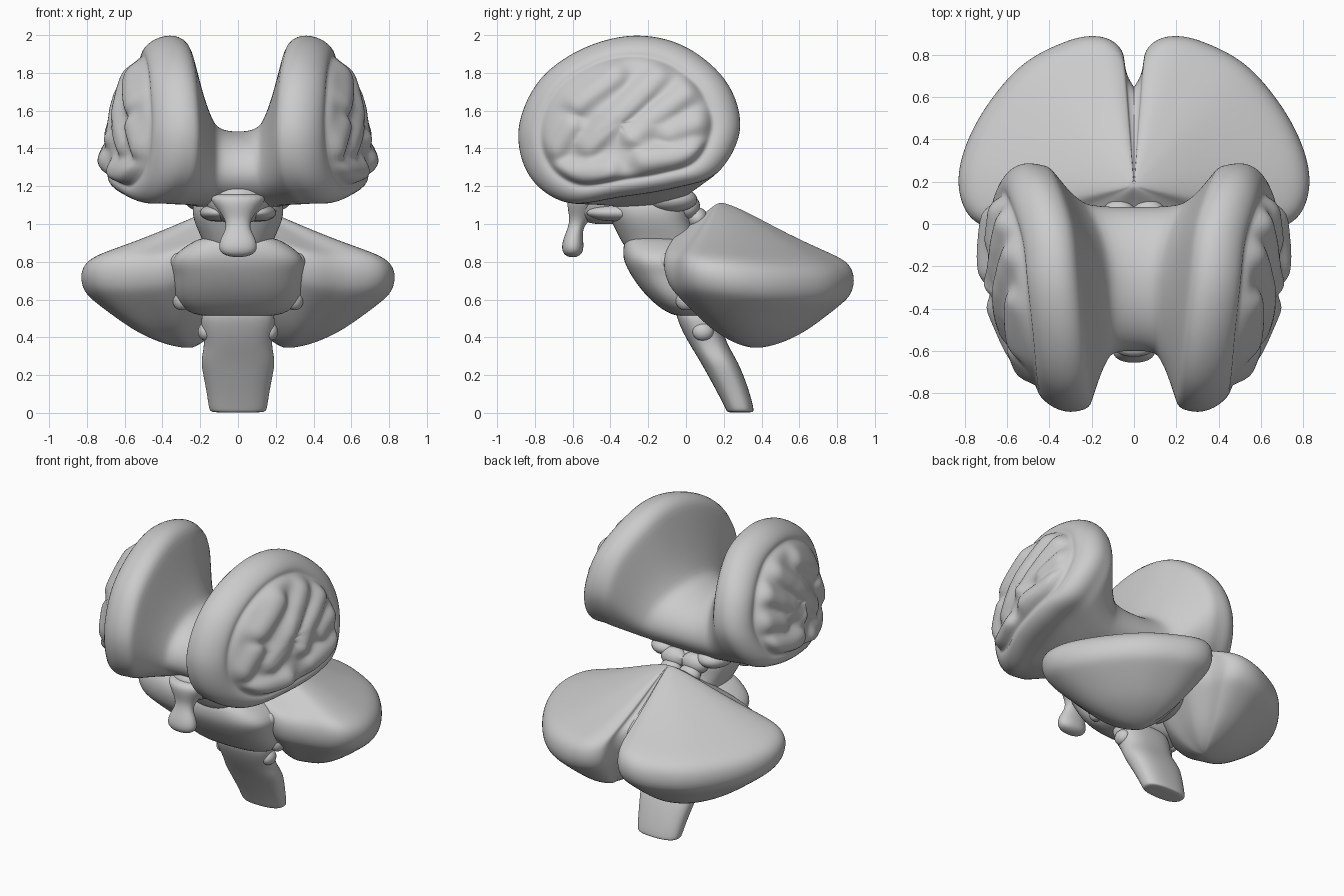
import bpy, bmesh, math
from mathutils import Vector as V

if "Cube" in bpy.data.objects:
    bpy.data.objects.remove(bpy.data.objects["Cube"])


def skin(name, rings, cap_start=True, cap_end=True, mirror=False, levels=2):
    """Skin a stack of equal-length closed rings into a smooth object."""
    bm = bmesh.new()
    vs = [[bm.verts.new(p) for p in r] for r in rings]
    n = len(rings[0])
    for a, b in zip(vs, vs[1:]):
        for i in range(n):
            bm.faces.new((a[i], a[(i + 1) % n], b[(i + 1) % n], b[i]))
    for use, ring in ((cap_start, vs[0]), (cap_end, vs[-1])):
        if use:
            c = bm.verts.new(sum((v.co for v in ring), V()) / n)
            for i in range(n):
                bm.faces.new((ring[i], ring[(i + 1) % n], c))
    bmesh.ops.recalc_face_normals(bm, faces=bm.faces)
    me = bpy.data.meshes.new(name)
    bm.to_mesh(me)
    bm.free()
    for f in me.polygons:
        f.use_smooth = True
    ob = bpy.data.objects.new(name, me)
    bpy.context.collection.objects.link(ob)
    if mirror:
        m = ob.modifiers.new("mirror", 'MIRROR')
        m.merge_threshold = 0.0005
    s = ob.modifiers.new("smooth", 'SUBSURF')
    s.levels = s.render_levels = levels
    return ob


def closed_spline(pts, n):
    """Sample a closed Catmull-Rom curve at n points."""
    pts, out = [V(p) for p in pts], []
    k = len(pts)
    for j in range(n):
        f = j * k / n
        i, t = int(f), f - int(f)
        a, b, c, d = (pts[(i + o) % k] for o in (-1, 0, 1, 2))
        out.append(0.5 * (2 * b + (c - a) * t + (2 * a - 5 * b + 4 * c - d) * t * t
                          + (3 * b - a - 3 * c + d) * t ** 3))
    return out


def column(name, rows, power=0.8, n=24):
    """Vertical loft of rounded sections: rows of (y, z, half width, half depth)."""
    rings = []
    for y, z, rx, ry in rows:
        ring = []
        for i in range(n):
            a = 2 * math.pi * i / n
            c, s = math.cos(a), math.sin(a)
            ring.append(V((rx * math.copysign(abs(c) ** power, c),
                           y + ry * math.copysign(abs(s) ** power, s), z)))
        rings.append(ring)
    return skin(name, rings)


def blob(name, x, y, z, rx, ry, rz):
    """Ellipsoid, mirrored when it is off the middle."""
    rings = []
    for j in range(1, 8):
        p = math.pi * j / 8
        rings.append([V((x + rx * math.sin(p) * math.cos(a), y + ry * math.sin(p) * math.sin(a),
                         z + rz * math.cos(p))) for a in (math.pi * i / 6 for i in range(12))])
    return skin(name, rings, mirror=x > 0, levels=1)


# Flared hemispheres: rim curve, trumpet inside, dished insula outside
rim = closed_spline([(.36, -.27, 2.0), (.33, -.55, 1.93), (.31, -.78, 1.76), (.30, -.89, 1.50),
                     (.33, -.83, 1.25), (.43, -.63, 1.11), (.54, -.35, 1.14), (.59, -.05, 1.19),
                     (.57, .17, 1.27), (.51, .29, 1.50), (.46, .22, 1.75), (.39, .0, 1.94)], 80)
gyri = [(-.70, 1.40, -.62, 1.52), (-.58, 1.64, -.38, 1.79), (-.52, 1.42, -.15, 1.78),
        (-.28, 1.47, .0, 1.70), (-.08, 1.49, .06, 1.54), (-.22, 1.34, .05, 1.39),
        (-.68, 1.27, -.42, 1.28)]


def ridge(p):
    """Height of the insula folds at a point."""
    best = 9
    for y0, z0, y1, z1 in gyri:
        a, d = V((y0, z0)), V((y1 - y0, z1 - z0))
        q = V((p.y, p.z)) - a
        t = min(1, max(0, q.dot(d) / d.dot(d)))
        best = min(best, (q - d * t).length)
    return .045 * math.exp(-(best / .065) ** 3)


def stem(p, x):
    """Point on the oval central stem that faces a rim point."""
    dy, dz = (p.y + .30) / .59, (p.z - 1.52) / .45
    k = math.hypot(dy, dz)
    wide = 1 + 1.1 * max(0, dy / k) ** 2
    return V((x * wide, -.26 + .34 * dy / k, 1.27 + (.22 if dz > 0 else .19) * dz / k))


rings = [[stem(p, 0) for p in rim], [stem(p, .05) for p in rim]]
for tr, tx in ((.96, .88), (.87, .74), (.72, .56), (.54, .40), (.36, .26), (.19, .13), (.07, .03)):
    ring = []
    for p in rim:
        a, b = p + V((-.085, 0, 0)), stem(p, .09)
        q = a.lerp(b, tr)
        q.x = a.x + (b.x - a.x) * tx
        ring.append(q)
    rings.insert(2, ring)
for s, dx in ((.987, -.045), (1, 0), (.98, .05), (.935, .09), (.87, .12), (.80, .13), (.765, .12),
              (.73, .15), (.67, .165), (.61, .17), (.55, .175), (.49, .18), (.43, .185), (.37, .187),
              (.30, .19), (.23, .195), (.15, .195), (.08, .195)):
    ring = []
    for p in rim:
        q = V((.44, -.36, 1.53)).lerp(p, s)
        q.x += dx + (ridge(q) if s < .74 else 0)
        ring.append(q)
    rings.append(ring)
rings[2:9] = rings[2:9][::-1]
skin("cerebral_core", rings, cap_start=False, mirror=True, levels=1)

# Cerebellum: lens-shaped lobes meeting at the middle, with a rear notch
edge = closed_spline([(.16, .89, .69), (.32, .868, .67), (.55, .74, .66), (.75, .48, .67),
                      (.835, .22, .70), (.77, .02, .73), (.55, -.06, .73), (.35, -.12, .77),
                      (.12, -.05, .90), (-.06, .10, 1.0), (-.08, .34, .92), (-.06, .55, .80),
                      (.03, .70, .73), (.06, .83, .70)], 56)
bottom, top = V((.26, .37, .345)), V((0, .18, 1.11))
rings = []
for apex, profile in ((bottom, ((.05, 1), (.16, .97), (.3, .9), (.5, .75), (.7, .52), (.88, .3), (.96, .18))),
                      (top, ((1, 0), (.99, .16), (.94, .27), (.85, .35), (.7, .46), (.5, .62),
                             (.3, .8), (.15, .93), (.04, 1)))):
    for s, h in profile:
        ring = []
        for p in edge:
            q = apex.lerp(p, s)
            q.z = p.z + (apex.z - p.z) * h
            ring.append(q)
        rings.append(ring)
skin("cerebellum", rings, mirror=True)
blob("vermis", 0, .26, .74, .14, .30, .20)

# Brain stem
column("hypothalamus", [(-.33, 1.22, .20, .25), (-.36, 1.10, .18, .24), (-.40, 1.04, .13, .19),
                        (-.42, 1.0, .06, .09)], 1)
column("midbrain", [(-.20, 1.16, .22, .22), (-.20, 1.08, .25, .23), (-.18, 1.0, .23, .21),
                    (-.14, .92, .19, .21), (-.12, .85, .17, .19)])
column("pons", [(-.17, .93, .18, .13), (-.15, .91, .24, .18), (-.12, .82, .37, .22),
                (-.08, .74, .34, .22), (-.03, .65, .34, .21), (.02, .56, .31, .17),
                (.05, .51, .22, .11)], .75)
column("medulla", [(.05, .56, .20, .12), (.08, .45, .195, .11), (.12, .36, .175, .10),
                   (.17, .28, .20, .10), (.21, .20, .185, .095), (.255, .10, .165, .085),
                   (.285, .02, .155, .075), (.287, .005, .145, .07), (.287, .002, .10, .05)])

# Pituitary bulb on its stalk
column("pituitary", [(-.48, 1.16, .17, .15), (-.52, 1.09, .12, .11), (-.56, 1.03, .07, .055),
                     (-.585, .98, .06, .04), (-.597, .93, .09, .05), (-.60, .88, .105, .06),
                     (-.60, .84, .09, .05), (-.60, .825, .03, .02)], .9)

# Small paired swellings and nerve roots
blob("upper_colliculus", .08, .01, 1.09, .10, .07, .07)
blob("lower_colliculus", .07, .06, 1.03, .08, .06, .06)
blob("side_thalamus", .17, -.08, 1.13, .12, .15, .07)
blob("optic_tract", .10, -.34, 1.06, .11, .20, .05)
blob("cerebellar_peduncle", .24, .05, .68, .13, .2, .13)
blob("upper_nerve_root", .31, -.10, .80, .05, .06, .05)
blob("middle_nerve_root", .30, .0, .60, .05, .06, .06)
blob("lower_nerve_root", .17, .09, .43, .045, .06, .05)
